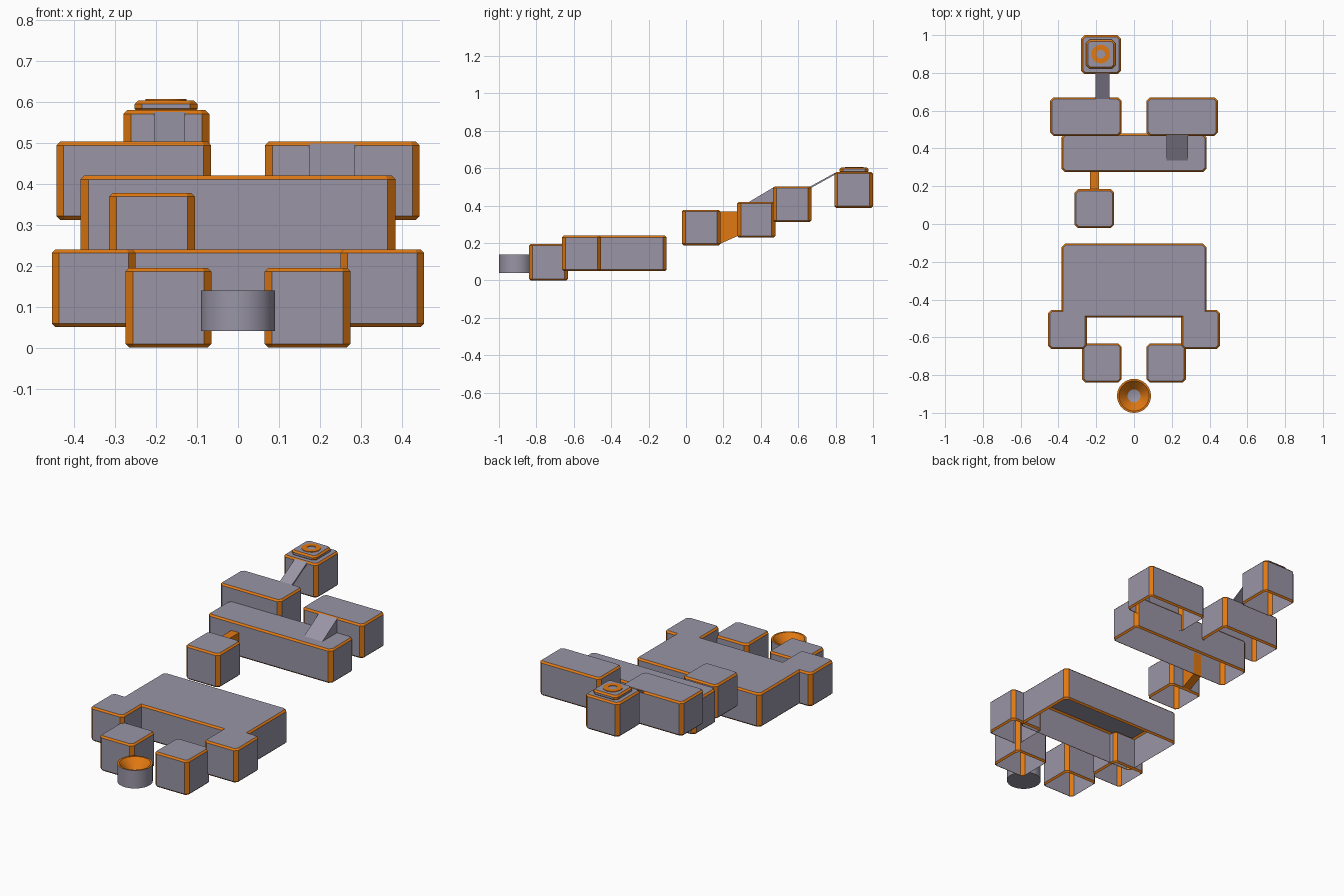
import bpy, bmesh, math

if "Cube" in bpy.data.objects:
    bpy.data.objects.remove(bpy.data.objects["Cube"])


def material(name, rgb):
    m = bpy.data.materials.new(name)
    m.diffuse_color = (*rgb, 1)
    m.use_nodes = True
    m.node_tree.nodes["Principled BSDF"].inputs["Base Color"].default_value = m.diffuse_color
    return m


GREY = material("lilac_grey", (0.32, 0.30, 0.38))
ORANGE = material("orange_trim", (0.75, 0.19, 0.006))


def finish(name, bm, mats=(GREY, ORANGE)):
    mesh = bpy.data.meshes.new(name)
    bm.to_mesh(mesh)
    bm.free()
    for m in mats:
        mesh.materials.append(m)
    obj = bpy.data.objects.new(name, mesh)
    bpy.context.collection.objects.link(obj)
    return obj


def block(name, x, y, z, c=0.018, h=0.009):
    """Chamfered shell, open underneath: grey flats, orange chamfers."""
    bm = bmesh.new()
    rings = []
    for zz, i in ((z[0], h), (z[0] + h, 0), (z[1] - h, 0), (z[1], h)):
        x0, x1, y0, y1 = x[0] + i, x[1] - i, y[0] + i, y[1] - i
        k = c - i * 0.6
        pts = [(x0 + k, y0), (x1 - k, y0), (x1, y0 + k), (x1, y1 - k),
               (x1 - k, y1), (x0 + k, y1), (x0, y1 - k), (x0, y0 + k)]
        rings.append([bm.verts.new((px, py, zz)) for px, py in pts])
    for a, b in zip(rings, rings[1:]):
        for i in range(8):
            j = (i + 1) % 8
            bm.faces.new((a[i], a[j], b[j], b[i]))
    bm.faces.new(rings[-1])
    bm.normal_update()
    for f in bm.faces:
        f.material_index = 0 if max(abs(v) for v in f.normal) > 0.99 else 1
    return finish(name, bm)


def prism(name, x, profile, mat):
    """Extrude a (y, z) profile across x."""
    bm = bmesh.new()
    a, b = ([bm.verts.new((px, py, pz)) for py, pz in profile] for px in x)
    n = len(profile)
    bm.faces.new(a)
    bm.faces.new(b[::-1])
    for i in range(n):
        j = (i + 1) % n
        bm.faces.new((a[j], a[i], b[i], b[j]))
    bmesh.ops.recalc_face_normals(bm, faces=bm.faces)
    return finish(name, bm, (mat,))


def lathe(name, centre, profile, orange_bands, n=32, closed=False):
    """Spin an (r, z) profile; listed bands are orange."""
    bm = bmesh.new()
    rings = [[bm.verts.new((centre[0] + r * math.cos(2 * math.pi * i / n),
                            centre[1] + r * math.sin(2 * math.pi * i / n), z))
              for i in range(n)] for r, z in profile]
    pairs = list(zip(rings, rings[1:]))
    if closed:
        pairs.append((rings[-1], rings[0]))
    for k, (a, b) in enumerate(pairs):
        for i in range(n):
            j = (i + 1) % n
            f = bm.faces.new((a[i], a[j], b[j], b[i]))
            f.material_index = int(k in orange_bands)
    if not closed:
        bm.faces.new(rings[0][::-1])
        bm.faces.new(rings[-1])
    bmesh.ops.recalc_face_normals(bm, faces=bm.faces)
    obj = finish(name, bm)
    bpy.context.view_layer.objects.active = obj
    obj.select_set(True)
    bpy.ops.object.shade_smooth_by_angle(angle=math.radians(30))
    obj.select_set(False)
    return obj


# Lower group: entry cubes, side blocks and wide platform
for side, s in (("left", -1), ("right", 1)):
    block(side + "_entry_cube", sorted((s * 0.065, s * 0.275)), (-0.84, -0.632), (0, 0.195))
    block(side + "_arm_block", sorted((s * 0.25, s * 0.455)), (-0.662, -0.455), (0.05, 0.24))
    block(side + "_upper_block", sorted((s * 0.066, s * 0.444)), (0.466, 0.67), (0.312, 0.503))
block("main_platform", (-0.385, 0.385), (-0.495, -0.103), (0.05, 0.24), 0.02)

# Upper group: step, wide bar and goal cube with cap
block("step_cube", (-0.315, -0.105), (-0.022, 0.184), (0.188, 0.378))
block("wide_bar", (-0.385, 0.385), (0.274, 0.478), (0.23, 0.42), 0.02)
block("goal_cube", (-0.28, -0.07), (0.793, 1.0), (0.388, 0.58))
block("goal_cap", (-0.253, -0.099), (0.822, 0.976), (0.575, 0.604))

# Connectors between blocks
prism("step_link", (-0.233, -0.185),
      [(0.18, 0.195), (0.276, 0.238), (0.276, 0.368), (0.18, 0.368)], ORANGE)
prism("wedge_ramp", (0.173, 0.286),
      [(0.335, 0.419), (0.47, 0.419), (0.47, 0.499)], GREY)
prism("plank_ramp", (-0.205, -0.13),
      [(0.66, 0.49), (0.797, 0.566), (0.797, 0.576), (0.66, 0.5)], GREY)

# Start cup with orange funnel
lathe("start_cup", (0, -0.91),
      [(0.09, 0.04), (0.09, 0.14), (0.08, 0.14), (0.034, 0.09), (0.015, 0.085)], (1, 2))

# Ring marker on the goal cap
lathe("goal_ring", (-0.176, 0.899),
      [(0.05, 0.6035), (0.05, 0.607), (0.023, 0.607), (0.023, 0.6035)], (0, 1, 2, 3),
      n=16, closed=True)
